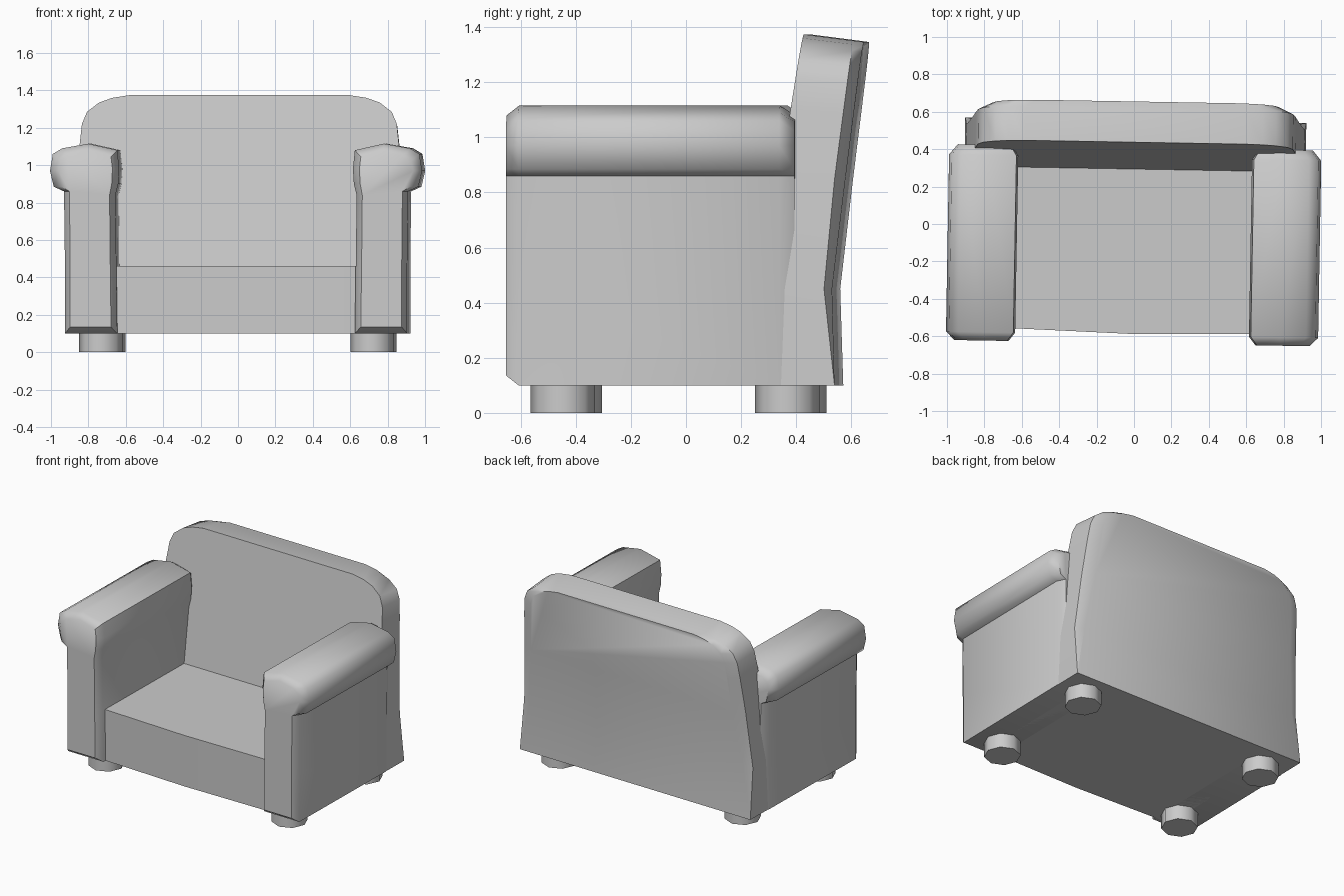
import bpy, bmesh, math
from mathutils import Matrix

if "Cube" in bpy.data.objects:
    bpy.data.objects.remove(bpy.data.objects["Cube"])

TURN = Matrix.Rotation(math.radians(-1.0), 4, 'Z')  # the whole chair sits slightly turned


def finish(name, bm, angle=50):
    bmesh.ops.recalc_face_normals(bm, faces=bm.faces[:])
    bm.transform(TURN)
    mesh = bpy.data.meshes.new(name)
    bm.to_mesh(mesh)
    bm.free()
    ob = bpy.data.objects.new(name, mesh)
    bpy.context.collection.objects.link(ob)
    bpy.ops.object.select_all(action='DESELECT')
    ob.select_set(True)
    bpy.context.view_layer.objects.active = ob
    bpy.ops.object.shade_smooth_by_angle(angle=math.radians(angle))
    return ob


def loft(name, rings, angle=50):
    """Skin equal-length closed rings and cap both ends."""
    bm = bmesh.new()
    vs = [[bm.verts.new(p) for p in r] for r in rings]
    n = len(vs[0])
    for a, b in zip(vs, vs[1:]):
        for i in range(n):
            j = (i + 1) % n
            bm.faces.new((a[i], a[j], b[j], b[i]))
    bm.faces.new(vs[0])
    bm.faces.new(vs[-1])
    return finish(name, bm, angle)


# seat block with a slightly bowed front
seat = [(-0.75, -0.565), (0, -0.588), (0.75, -0.575), (0.75, 0.48), (-0.75, 0.48)]
loft("seat", [[(x, y, z) for x, y in seat] for z in (0.10, 0.46)], 30)

# arms: pillar with padded roll, chamfered at the front and behind the roll
ARM = [(0.635, 0.10), (0.64, 0.46), (0.645, 0.84), (0.63, 0.90), (0.625, 0.98),
       (0.635, 1.08), (0.79, 1.115), (0.93, 1.09), (0.98, 1.06), (0.995, 0.97),
       (0.975, 0.885), (0.92, 0.86), (0.915, 0.46), (0.915, 0.10)]


def arm_ring(s, y, inset, lift=0.0):
    ring = []
    for x, z in ARM:
        k = 1 - 0.22 * inset
        z2 = z - 0.035 * inset if z > 1.0 else z + lift if z < 0.2 else z
        ring.append((s * (0.785 + (x - 0.785) * k), y, z2))
    return ring


for s, side in ((-1, "left"), (1, "right")):
    loft(side + "_arm", [arm_ring(s, -0.637, 1, 0.035), arm_ring(s, -0.592, 0),
                         arm_ring(s, 0.355, 0), arm_ring(s, 0.41, 1)])

# backrest: rounded outline, leaning back, with chamfered rear edge
HALF = [(0.912, 0.10), (0.905, 0.45), (0.875, 0.85), (0.855, 1.10), (0.842, 1.22),
        (0.815, 1.285), (0.75, 1.335), (0.68, 1.36), (0.59, 1.374)]
OUT = HALF + [(-x, z) for x, z in reversed(HALF)]


def front_y(z):
    return 0.30 + (z - 0.50) * 0.157


def rear_y(z):
    return 0.555 - (z - 0.1) * 0.03 if z < 0.45 else 0.545 + (z - 0.45) * 0.119


def back_ring(depth, inset):
    ring = []
    for x, z in OUT:
        t = min(1, (z - 0.1) / 0.5)
        y = front_y(z) + (rear_y(z) - front_y(z)) * (1 - (1 - depth) * (t if inset == 0 and depth > 0 else 1))
        top = max(0, (z - 0.9) / 0.474)
        ring.append((x * (1 - 0.09 * inset * t), y, z - 0.028 * depth * top))
    return ring


loft("backrest", [back_ring(0, 0), back_ring(0.84, 0), back_ring(1, 1)])

# four stubby eight-sided feet
for fx, sx in ((-0.725, "left"), (0.725, "right")):
    for fy, sy in ((-0.435, "front"), (0.38, "rear")):
        bm = bmesh.new()
        bmesh.ops.create_cone(bm, cap_ends=True, segments=8, radius1=0.117, radius2=0.117,
                              depth=0.14, matrix=Matrix.Translation((fx, fy, 0.07)))
        finish(f"{sy}_{sx}_foot", bm)
